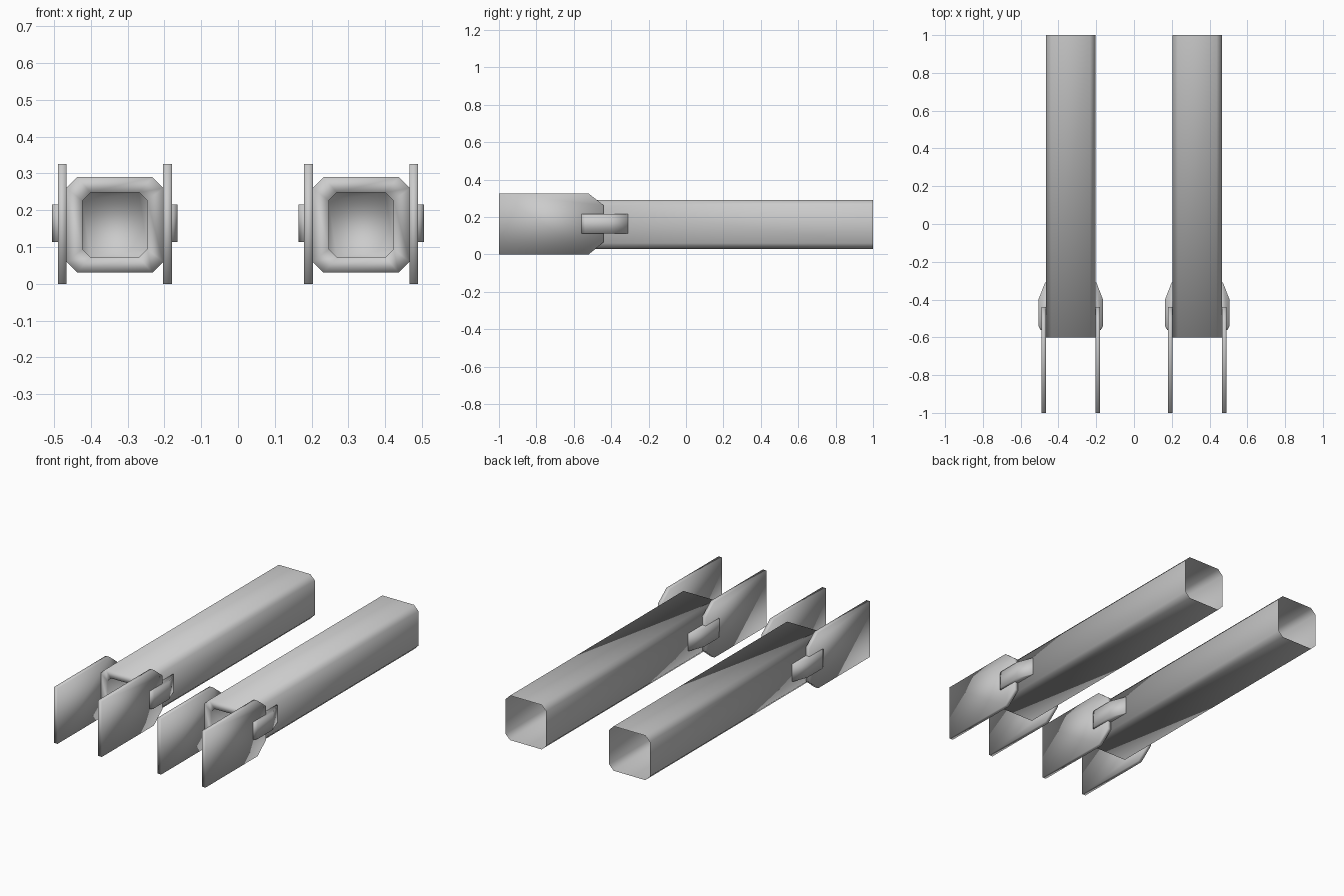
import bpy, bmesh

if "Cube" in bpy.data.objects:
    bpy.data.objects.remove(bpy.data.objects["Cube"])

CX, CZ = 0.335, 0.16   # axis of each barrel


def finish(bm, name):
    bmesh.ops.recalc_face_normals(bm, faces=bm.faces)
    mesh = bpy.data.meshes.new(name)
    bm.to_mesh(mesh)
    bm.free()
    mesh.polygons.foreach_set("use_smooth", [True] * len(mesh.polygons))
    obj = bpy.data.objects.new(name, mesh)
    bpy.context.collection.objects.link(obj)
    return obj


def bridge(bm, a, b):
    n = len(a)
    for i in range(n):
        bm.faces.new((a[i], a[(i + 1) % n], b[(i + 1) % n], b[i]))


def octagon(bm, cx, y, hx, hz, c):
    pts = [(hx, hz - c), (hx - c, hz), (c - hx, hz), (-hx, hz - c),
           (-hx, c - hz), (c - hx, -hz), (hx - c, -hz), (hx, c - hz)]
    return [bm.verts.new((cx + x, y, CZ + z)) for x, z in pts]


def prism(name, lower, upper):
    bm = bmesh.new()
    a = [bm.verts.new(p) for p in lower]
    b = [bm.verts.new(p) for p in upper]
    bridge(bm, a, b)
    bm.faces.new(a[::-1])
    bm.faces.new(b)
    return finish(bm, name)


# side profile of a plate (y, z) and top profile of a clip (offset x, y)
PLATE = [(-1, 0), (-0.52, 0), (-0.44, 0.066), (-0.44, 0.262), (-0.52, 0.325), (-1, 0.325)]
CLIP = [(0.125, -0.31), (0.136, -0.31), (0.171, -0.40), (0.171, -0.54), (0.16, -0.56), (0.125, -0.56)]

for side, label in ((-1, "left"), (1, "right")):
    cx = side * CX

    # barrel: open at the back, recessed muzzle at the front
    bm = bmesh.new()
    loops = [octagon(bm, cx, 1.0, 0.132, 0.13, 0.03),
             octagon(bm, cx, -0.6, 0.132, 0.13, 0.03),
             octagon(bm, cx, -0.6, 0.088, 0.088, 0.022),
             octagon(bm, cx, -0.45, 0.088, 0.088, 0.022)]
    for a, b in zip(loops, loops[1:]):
        bridge(bm, a, b)
    bm.faces.new(loops[-1])
    finish(bm, label + "_barrel")

    for s, where in ((-1, "a"), (1, "b")):
        # flat guard plate beside the muzzle
        prism(f"{label}_plate_{where}",
              [(cx + s * 0.131, y, z) for y, z in PLATE],
              [(cx + s * 0.155, y, z) for y, z in PLATE])
        # clip holding the plate to the barrel
        prism(f"{label}_clip_{where}",
              [(cx + s * x, y, 0.113) for x, y in CLIP],
              [(cx + s * x, y, 0.215) for x, y in CLIP])
